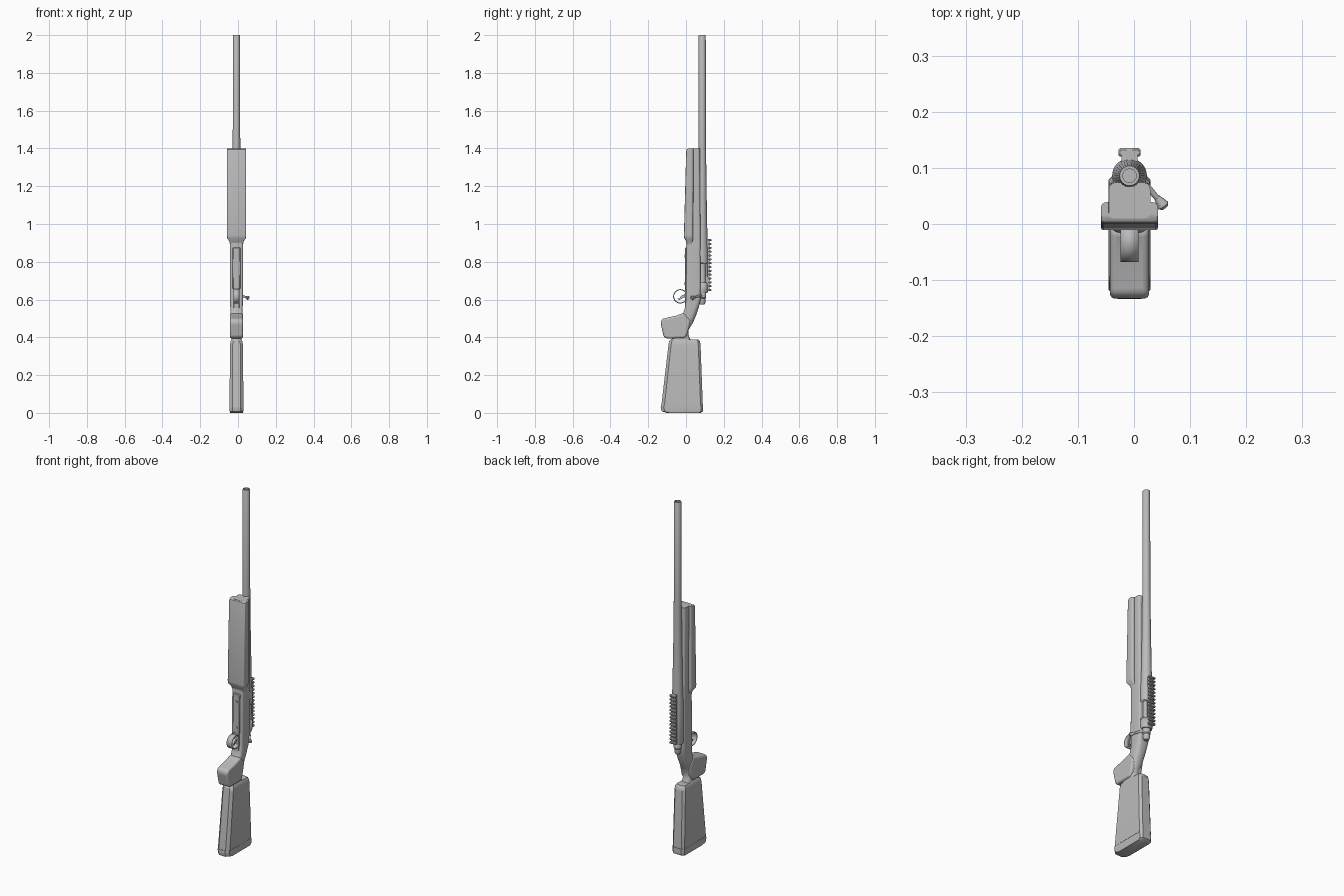
import bpy, bmesh, math
from mathutils import Vector, Matrix

if "Cube" in bpy.data.objects:
    bpy.data.objects.remove(bpy.data.objects["Cube"])

CX = -0.008          # centre line of the body
AXIS_Y = 0.086       # barrel axis

grey = bpy.data.materials.new("plain_grey")
grey.use_nodes = True
grey.diffuse_color = (0.5, 0.5, 0.5, 1)
grey.node_tree.nodes["Principled BSDF"].inputs["Base Color"].default_value = (0.5, 0.5, 0.5, 1)


def finish(name, bm, bevel=0, segments=2, angle=35):
    bmesh.ops.recalc_face_normals(bm, faces=bm.faces)
    mesh = bpy.data.meshes.new(name)
    bm.to_mesh(mesh)
    bm.free()
    mesh.materials.append(grey)
    obj = bpy.data.objects.new(name, mesh)
    bpy.context.collection.objects.link(obj)
    if bevel:
        mod = obj.modifiers.new("bevel", "BEVEL")
        mod.width, mod.segments = bevel, segments
    bpy.ops.object.select_all(action="DESELECT")
    obj.select_set(True)
    bpy.context.view_layer.objects.active = obj
    bpy.ops.object.shade_smooth_by_angle(angle=math.radians(angle))
    return obj


def section(z, front, back, half, rf, rb, seg):
    """Rounded rectangle with separate front and back corner radii."""
    pts = []
    corners = [(1, 1, rb, 0), (-1, 1, rb, 90), (-1, -1, rf, 180), (1, -1, rf, 270)]
    for sx, sy, r, start in corners:
        cy = back - r if sy > 0 else front + r
        for i in range(seg + 1):
            a = math.radians(start + 90 * i / seg)
            pts.append(Vector((CX + sx * (half - r) + r * math.cos(a), cy + r * math.sin(a), z)))
    return pts


def loft(name, rows, seg=4, bevel=0):
    bm = bmesh.new()
    rings = [[bm.verts.new(p) for p in section(*row, seg)] for row in rows]
    for a, b in zip(rings, rings[1:]):
        for i in range(len(a)):
            j = (i + 1) % len(a)
            bm.faces.new((a[i], a[j], b[j], b[i]))
    bm.faces.new(rings[0])
    bm.faces.new(rings[-1])
    return finish(name, bm, bevel)


def lathe(name, profile, y=AXIS_Y, steps=32):
    """Turn (radius, z) points around a vertical axis."""
    bm = bmesh.new()
    verts = [bm.verts.new((CX + r, y, z)) for r, z in profile]
    edges = [bm.edges.new(pair) for pair in zip(verts, verts[1:])]
    bmesh.ops.spin(bm, geom=verts + edges, cent=(CX, y, 0), axis=(0, 0, 1),
                   angle=math.tau, steps=steps)
    bmesh.ops.remove_doubles(bm, verts=bm.verts, dist=1e-5)
    return finish(name, bm)


def prism(name, outline, half, bevel=0, segments=2):
    """Side outline of (y, z) points given a width."""
    bm = bmesh.new()
    face = bm.faces.new([bm.verts.new((CX - half, y, z)) for y, z in outline])
    out = bmesh.ops.extrude_face_region(bm, geom=[face])["geom"]
    bmesh.ops.translate(bm, vec=(2 * half, 0, 0),
                        verts=[v for v in out if isinstance(v, bmesh.types.BMVert)])
    return finish(name, bm, bevel, segments)


def box(name, x0, x1, y0, y1, z0, z1, bevel=0):
    bm = bmesh.new()
    mid = Matrix.Translation(((x0 + x1) / 2, (y0 + y1) / 2, (z0 + z1) / 2))
    bmesh.ops.create_cube(bm, size=1, matrix=mid @ Matrix.Diagonal((x1 - x0, y1 - y0, z1 - z0, 1)))
    return finish(name, bm, bevel, 1)


def rod(name, a, b, r0, r1, steps=14):
    a, b = Vector(a), Vector(b)
    bm = bmesh.new()
    mat = Matrix.Translation((a + b) / 2) @ (b - a).to_track_quat("Z", "Y").to_matrix().to_4x4()
    bmesh.ops.create_cone(bm, cap_ends=True, segments=steps, radius1=r0, radius2=r1,
                          depth=(b - a).length, matrix=mat)
    return finish(name, bm)


# Butt and its recoil pad: chamfered along the front and back
loft("butt", [(0.042, -0.13, 0.089, 0.037, 0.016, 0.012),
              (0.36, -0.093, 0.077, 0.034, 0.014, 0.012),
              (0.378, -0.09, 0.074, 0.032, 0.014, 0.012),
              (0.388, -0.08, 0.066, 0.026, 0.012, 0.01)], seg=1)
loft("recoil_pad", [(0.0, -0.1, 0.078, 0.033, 0.014, 0.01),
                    (0.008, -0.128, 0.09, 0.036, 0.016, 0.012),
                    (0.03, -0.134, 0.091, 0.037, 0.016, 0.012),
                    (0.041, -0.131, 0.09, 0.037, 0.016, 0.012)], seg=1)

# Pistol grip
prism("grip", [(-0.135, 0.478), (-0.126, 0.498), (-0.05, 0.515), (-0.012, 0.53),
               (0.025, 0.49), (0.008, 0.42), (-0.005, 0.396), (-0.1, 0.394),
               (-0.118, 0.402)], 0.035, bevel=0.014, segments=4)

# Wrist, action bed and upper fore-end in one sweep
loft("stock", [(0.375, -0.08, 0.03, 0.026, 0.015, 0.02),
               (0.41, -0.07, 0.014, 0.026, 0.015, 0.02),
               (0.44, -0.06, 0.014, 0.028, 0.015, 0.024),
               (0.48, -0.04, 0.038, 0.03, 0.015, 0.026),
               (0.52, -0.018, 0.055, 0.032, 0.015, 0.026),
               (0.56, -0.004, 0.068, 0.033, 0.015, 0.022),
               (0.6, 0.0, 0.077, 0.034, 0.012, 0.016),
               (0.66, 0.0, 0.077, 0.035, 0.01, 0.01),
               (0.92, 0.004, 0.076, 0.035, 0.01, 0.01),
               (1.4, 0.01, 0.074, 0.037, 0.01, 0.012)])

# Wide flat fore-end
loft("fore_end", [(0.885, 0.008, 0.034, 0.034, 0.006, 0.006),
                  (0.91, 0.0, 0.036, 0.038, 0.007, 0.008),
                  (0.925, -0.009, 0.038, 0.05, 0.005, 0.01),
                  (0.94, -0.011, 0.038, 0.051, 0.005, 0.01),
                  (1.385, 0.001, 0.039, 0.051, 0.005, 0.01),
                  (1.395, 0.004, 0.039, 0.051, 0.005, 0.01),
                  (1.4, 0.012, 0.039, 0.051, 0.005, 0.01)])

# Barrel with a hollow muzzle
lathe("barrel", [(0, 0.8), (0.031, 0.8), (0.031, 0.86), (0.027, 0.95), (0.0225, 1.2),
                 (0.02, 1.42), (0.0185, 1.998), (0.0175, 2.0), (0.012, 2.0),
                 (0.012, 1.93), (0, 1.93)])

# Receiver with an open loading port showing the bolt
receiver = lathe("receiver", [(0, 0.635), (0.028, 0.635), (0.031, 0.645), (0.031, 0.81), (0, 0.81)])
cutter = box("port_cutter", CX + 0.008, CX + 0.06, 0.07, 0.112, 0.69, 0.79)
cutter.hide_render = True
cutter.hide_viewport = True
cut = receiver.modifiers.new("port", "BOOLEAN")
cut.operation, cut.object, cut.solver = "DIFFERENCE", cutter, "EXACT"
lathe("bolt", [(0, 0.575), (0.012, 0.575), (0.017, 0.585), (0.017, 0.605), (0.021, 0.61),
               (0.021, 0.635), (0.018, 0.64), (0.018, 0.8), (0, 0.8)], steps=24)

# Bolt handle and knob
rod("bolt_handle_root", (CX, 0.086, 0.622), (0.024, 0.068, 0.62), 0.011, 0.008)
rod("bolt_handle", (0.02, 0.071, 0.62), (0.044, 0.043, 0.612), 0.006, 0.005)
rod("bolt_knob", (0.041, 0.047, 0.613), (0.052, 0.033, 0.609), 0.006, 0.011)
rod("bolt_knob_cap", (0.052, 0.033, 0.609), (0.055, 0.029, 0.608), 0.011, 0.007)

# Sight rail with cross slots
box("rail_base", CX - 0.014, CX + 0.014, 0.108, 0.125, 0.645, 0.92)
TEETH = 14
for i in range(TEETH):
    z = 0.645 + i * 0.0203
    box(f"rail_tooth_{i + 1}", CX - 0.02, CX + 0.02, 0.12, 0.135, z, z + 0.011, bevel=0.003)

# Floor plate, its screws and the trigger group
box("floor_plate", CX - 0.02, CX + 0.02, -0.005, 0.01, 0.655, 0.875, bevel=0.003)
for n, z in enumerate((0.685, 0.83)):
    rod(f"plate_screw_{n + 1}", (CX, 0, z), (CX, -0.008, z), 0.008, 0.008)

bm = bmesh.new()
bmesh.ops.create_cone(bm, cap_ends=False, segments=32, radius1=0.038, radius2=0.038, depth=0.032,
                      matrix=Matrix.Translation((CX, -0.03, 0.617)) @ Matrix.Rotation(math.pi / 2, 4, "Y"))
guard = finish("trigger_guard", bm)
wall = guard.modifiers.new("wall", "SOLIDIFY")
wall.thickness = 0.005
box("guard_tang", CX - 0.017, CX + 0.017, -0.006, 0.01, 0.54, 0.66, bevel=0.003)
prism("trigger", [(0.0, 0.632), (-0.022, 0.622), (-0.036, 0.606), (-0.046, 0.604),
                  (-0.034, 0.598), (-0.018, 0.608), (0.0, 0.614)], 0.006)
